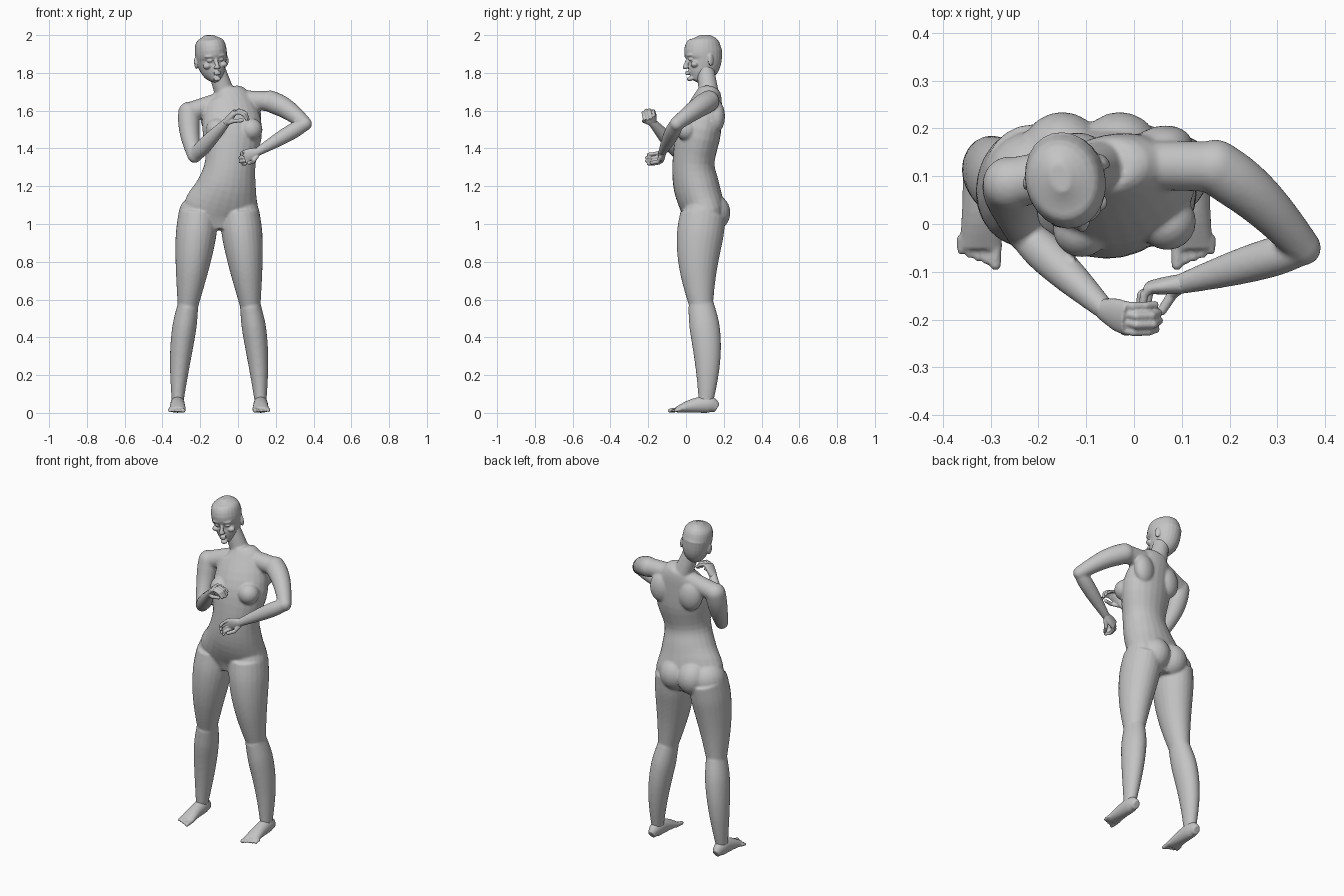
import bpy
import bmesh
from math import sin, cos, pi, radians
from mathutils import Vector, Matrix

default_cube = bpy.data.objects.get("Cube")
if default_cube:
    bpy.data.objects.remove(default_cube, do_unlink=True)

# One plain colour for the whole figure
grey = bpy.data.materials.new("plain grey")
grey.use_nodes = True
grey.diffuse_color = (0.55, 0.55, 0.55, 1)
grey.node_tree.nodes["Principled BSDF"].inputs["Base Color"].default_value = grey.diffuse_color

SIDES = {"left": 1, "right": -1}
FORWARD, UPWARD = Vector((0, 1, 0)), Vector((0, 0, 1))


def refine(rows, steps=4):
    """Smooth curve through the rows (position and two radii together)."""
    rows = [Vector(row) for row in rows]
    ends = [rows[0]] + rows + [rows[-1]]
    curve = []
    for before, start, end, after in zip(ends, ends[1:], ends[2:], ends[3:]):
        leave, arrive = (end - before) / 2, (after - start) / 2
        for step in range(steps):
            t = step / steps
            blend = t * t * (3 - 2 * t)
            curve.append(start.lerp(end, blend) + leave * (t * (1 - t) ** 2)
                         - arrive * (t * t * (1 - t)))
    return curve + [rows[-1]]


def tube(bm, rows, up=FORWARD, sides=24):
    """Closed tube through rows of x, y, z, side radius, radius towards up."""
    points = refine(rows)
    centres = [Vector(point[:3]) for point in points]
    last = len(centres) - 1
    rings = []
    for i, centre in enumerate(centres):
        along = centres[min(i + 1, last)] - centres[max(i - 1, 0)]
        across = along.cross(up).normalized()
        front = across.cross(along).normalized()
        width, depth = points[i][3:]
        angles = [2 * pi * k / sides for k in range(sides)]
        rings.append([bm.verts.new(centre + across * (width * cos(angle))
                                   + front * (depth * sin(angle))) for angle in angles])
    for low, high in zip(rings, rings[1:]):
        for k in range(sides):
            bm.faces.new((low[k - 1], low[k], high[k], high[k - 1]))
    bm.faces.new(rings[0])
    bm.faces.new(rings[-1])


def blob(bm, centre, size, yaw=0):
    matrix = (Matrix.Translation(centre) @ Matrix.Rotation(radians(yaw), 4, "Z")
              @ Matrix.Diagonal((*size, 1)))
    bmesh.ops.create_uvsphere(bm, u_segments=20, v_segments=14, radius=1, matrix=matrix)


def muscle(bm, start, end, thick, thin, swell=0, bow=(0, 0, 0), depth=1, up=FORWARD):
    """Tapered, round-ended limb that can swell and bow along its length."""
    start, end, bow = Vector(start), Vector(end), Vector(bow)
    rows = []
    for step in range(6):
        t = step / 5
        radius = thick + (thin - thick) * t + swell * sin(pi * t ** 0.7)
        rows.append((*(start.lerp(end, t) + bow * sin(pi * t)), radius, radius * depth))
    tube(bm, rows, up)
    blob(bm, start, [thick] * 3)
    blob(bm, end, [thin] * 3)


def finish(bm, name, voxel, relax=2):
    """Fuse the overlapping masses into one smooth skin."""
    bmesh.ops.recalc_face_normals(bm, faces=bm.faces)
    mesh = bpy.data.meshes.new(name)
    bm.to_mesh(mesh)
    bm.free()
    mesh.materials.append(grey)
    obj = bpy.data.objects.new(name, mesh)
    bpy.context.collection.objects.link(obj)
    fuse = obj.modifiers.new("fuse", "REMESH")
    fuse.mode = "VOXEL"
    fuse.voxel_size = voxel
    fuse.use_smooth_shade = True
    soften = obj.modifiers.new("soften", "SMOOTH")
    soften.factor = 0.5
    soften.iterations = relax


def foot_line(side, offset):
    """x position at a distance outwards from the line between the feet."""
    return SIDES[side] * offset - 0.1


# Joints of the pose
neck = (-.06, .125, 1.66)
shoulder = {"left": (.17, .12, 1.65), "right": (-.26, .085, 1.59)}
elbow = {"left": (.355, -.05, 1.53), "right": (-.23, -.02, 1.36)}
wrist = {"left": (.1, -.125, 1.38), "right": (-.06, -.18, 1.54)}
arm_bow = {"left": (0, .015, .015), "right": (-.01, .015, 0)}

# Torso, turned a little towards the left, and neck
body = bmesh.new()
tube(body, [(-.09, .09, .97, .1, .08), (-.09, .09, 1.07, .2, .11), (-.06, .055, 1.2, .16, .12),
            (-.04, .04, 1.33, .135, .11), (-.03, .07, 1.5, .16, .115),
            (-.05, .11, 1.65, .13, .08), (-.07, .12, 1.7, .07, .06)], up=Vector((-.2, 1, 0)))
muscle(body, neck, (-.12, .1, 1.84), .055, .045)

# Chest, shoulder blades and buttocks
for centre in ((-.11, -.01, 1.5), (.07, .005, 1.5)):
    blob(body, centre, [.06] * 3)
for centre in ((-.13, .14, 1.56), (.055, .155, 1.57)):
    blob(body, centre, (.07, .05, .09), yaw=15)
for x in (-.15, -.03):
    blob(body, (x, .14, 1.06), (.09, .095, .1))

# Shoulders, arms and legs
for side in SIDES:
    muscle(body, neck, shoulder[side], .05, .053)
    muscle(body, shoulder[side], elbow[side], .057, .037, swell=.005, bow=arm_bow[side])
    muscle(body, elbow[side], wrist[side], .035, .022, swell=.01)
    hip = (foot_line(side, .11), .09, 1.05)
    knee = (foot_line(side, .165), .08, .57)
    ankle = (foot_line(side, .22), .105, .05)
    muscle(body, hip, knee, .105, .055, swell=.015, bow=(0, -.02, 0), depth=1.15)
    muscle(body, knee, ankle, .055, .03, swell=.016, bow=(SIDES[side] * .01, .02, 0), depth=1.25)
    blob(body, (knee[0], .05, knee[2]), (.035, .03, .045))
finish(body, "body", 0.007, relax=4)

# Feet: height above the ground sets both centre and thickness
for side in SIDES:
    foot = bmesh.new()
    x = foot_line(side, .22)
    profile = [(.165, .02, .025), (.12, .036, .045), (.03, .04, .036), (-.05, .045, .016)]
    tube(foot, [(x, y, height, width, height) for y, width, height in profile], up=UPWARD)
    for toe in range(5):
        x = foot_line(side, .19 + .018 * toe)
        thick = .009 if toe else .013
        muscle(foot, (x, -.03, .018), (x, .007 * toe - .085, .012), thick, thick * .9, up=UPWARD)
    finish(foot, side + "_foot", 0.005)


# Half-closed hands
def hand(side, along, flex):
    bm = bmesh.new()
    along = Vector(along).normalized()
    flex = Vector(flex)
    flex = (flex - along * along.dot(flex)).normalized()
    across = flex.cross(along)

    def at(forward, inward, sideways):
        return Vector(wrist[side]) + along * forward + flex * inward + across * sideways

    palm = [(-.01, .022, .021), (.04, .035, .018), (.075, .034, .013)]
    tube(bm, [(*at(reach, 0, 0), width, depth) for reach, width, depth in palm], up=flex)

    def finger(joints, thick):
        for start, end in zip(joints, joints[1:]):
            muscle(bm, at(*start), at(*end), thick, thick * .9, up=across)

    for i, reach in enumerate((.95, 1.05, 1, .85)):
        spread = .027 - .018 * i
        finger([(.06, 0, spread), (.09 * reach, .012, spread),
                (.1 * reach, .045 * reach, spread), (.085, .075 * reach, spread)], .009)
    finger([(.01, .01, .02), (.04, .025, .037), (.065, .055, .03)], .011)
    finish(bm, side + "_hand", 0.0035)


hand("left", along=(-.9, -.1, -.35), flex=(.1, -1, -.1))
hand("right", along=(.6, -.25, .75), flex=(.8, .1, -.6))

# Head: skull and jaw from height, front, back and half width
head = bmesh.new()
skull = [(1.76, -.07, -.03, .02), (1.79, -.09, .03, .05), (1.83, -.09, .08, .07),
         (1.87, -.085, .1, .08), (1.92, -.1, .105, .083), (1.97, -.07, .09, .07),
         (2, -.02, .04, .02)]
tube(head, [(0, (front + back) / 2, z, width, (back - front) / 2)
            for z, front, back, width in skull])

# Nose, lips and chin
muscle(head, (0, -.08, 1.88), (0, -.1, 1.83), .009, .012)
for z in (1.793, 1.804):
    blob(head, (0, -.087, z), (.02, .011, .006))
blob(head, (0, -.075, 1.767), (.02, .016, .012))

# Brows, eyes, cheeks, nostrils and ears
for s in SIDES.values():
    blob(head, (s * .03, -.08, 1.89), (.028, .014, .008), yaw=s * 18)
    blob(head, (s * .03, -.074, 1.868), (.016, .013, .009), yaw=s * 15)
    blob(head, (s * .045, -.06, 1.84), (.022, .02, .016))
    blob(head, (s * .011, -.094, 1.828), (.008, .01, .007))
    blob(head, (s * .083, .02, 1.86), (.009, .018, .032), yaw=s * 25)

# Turn the face towards the left and tip the crown to the right
turn = Matrix.Rotation(radians(15), 4, "Z") @ Matrix.Rotation(radians(-6), 4, "Y")
bmesh.ops.rotate(head, cent=(0, 0, 1.88), matrix=turn, verts=head.verts)
bmesh.ops.translate(head, vec=(-.14, .09, 0), verts=head.verts)
finish(head, "head", 0.0045)
